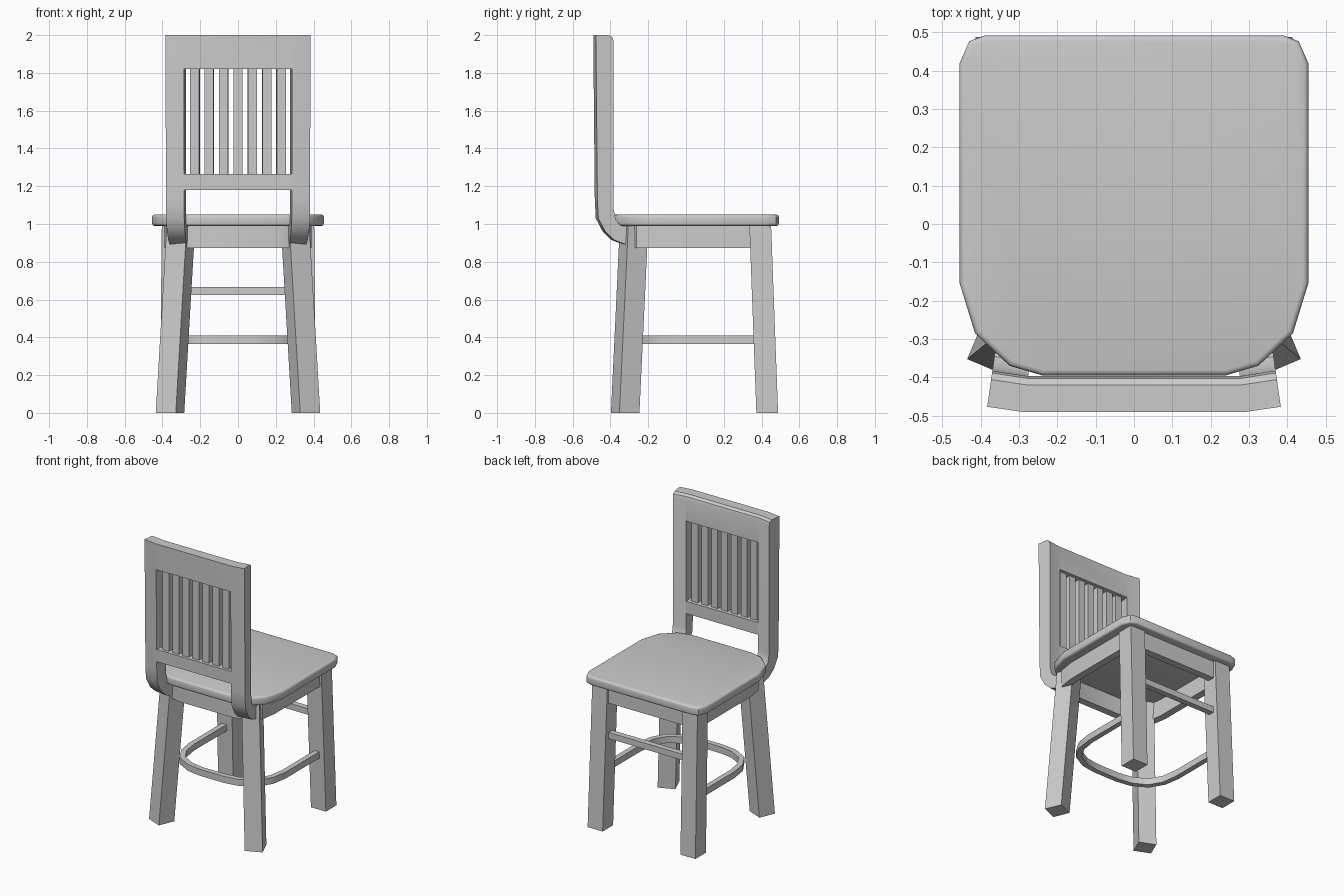
import bpy, bmesh, math
from mathutils import Vector, Matrix

default_cube = bpy.data.objects.get("Cube")
if default_cube:
    bpy.data.objects.remove(default_cube, do_unlink=True)

grey = bpy.data.materials.new("plain_grey")
grey.use_nodes = True
grey.diffuse_color = (0.6, 0.6, 0.6, 1)
grey.node_tree.nodes["Principled BSDF"].inputs["Base Color"].default_value = (0.6, 0.6, 0.6, 1)


def make(name, bm):
    """Turn a bmesh into a named grey object."""
    bmesh.ops.recalc_face_normals(bm, faces=bm.faces)
    mesh = bpy.data.meshes.new(name)
    bm.to_mesh(mesh)
    bm.free()
    mesh.materials.append(grey)
    obj = bpy.data.objects.new(name, mesh)
    bpy.context.collection.objects.link(obj)
    return obj


def activate(obj):
    bpy.ops.object.select_all(action='DESELECT')
    obj.select_set(True)
    bpy.context.view_layer.objects.active = obj


def smooth(obj, degrees=35):
    activate(obj)
    bpy.ops.object.shade_smooth_by_angle(angle=math.radians(degrees))


def apply_modifier(obj, mod):
    activate(obj)
    bpy.ops.object.modifier_apply(modifier=mod.name)


def loft(sections):
    """Closed solid through rings of equal point count."""
    bm = bmesh.new()
    rings = [[bm.verts.new(p) for p in s] for s in sections]
    n = len(rings[0])
    for a, b in zip(rings, rings[1:]):
        for i in range(n):
            j = (i + 1) % n
            bm.faces.new((a[i], a[j], b[j], b[i]))
    bm.faces.new(rings[0])
    bm.faces.new(rings[-1])
    return bm


def box(lo, hi):
    bm = bmesh.new()
    size = Vector(hi) - Vector(lo)
    mid = (Vector(hi) + Vector(lo)) / 2
    bmesh.ops.create_cube(bm, size=1, matrix=Matrix.Translation(mid) @ Matrix.Diagonal((*size, 1)))
    return bm


def mirrored(half):
    """Complete a right half outline with its mirror image."""
    return half + [(-x, y) for x, y in reversed(half) if x > 0]


def band(name, path, z0, z1, thickness, closed):
    """Upright strip along a path, thickened about its centre."""
    bm = bmesh.new()
    cols = [[bm.verts.new((x, y, z)) for z in (z0, z1)] for x, y in path]
    pairs = list(zip(cols, cols[1:]))
    if closed:
        pairs.append((cols[-1], cols[0]))
    for a, b in pairs:
        bm.faces.new((a[0], b[0], b[1], a[1]))
    obj = make(name, bm)
    mod = obj.modifiers.new("thickness", 'SOLIDIFY')
    mod.thickness = thickness
    mod.offset = 0
    mod.use_even_offset = True
    apply_modifier(obj, mod)
    smooth(obj)


def fan(obj):
    """Narrow the backrest towards the seat so its sides are radial."""
    for v in obj.data.vertices:
        v.co.x *= 1 - 0.37 * (v.co.y + 0.49)


# Seat with a rounded rim
seat_half = [(0.39, 0.492), (0.43, 0.477), (0.455, 0.42), (0.455, -0.155),
             (0.415, -0.285), (0.325, -0.37), (0.24, -0.395)]
outline = mirrored(seat_half)
bm = loft([[(x, y, z) for x, y in outline] for z in (0.99, 1.05)])
rim = [e for e in bm.edges if abs(e.verts[0].co.z - e.verts[1].co.z) < 0.001]
bmesh.ops.bevel(bm, geom=rim, offset=0.014, segments=3, profile=0.5, affect='EDGES')
smooth(make("seat", bm))

# Apron below the seat
apron_half = [(0.365, 0.41), (0.365, -0.15), (0.35, -0.25), (0.29, -0.305), (0.21, -0.325)]
band("apron", mirrored(apron_half), 0.873, 0.992, 0.05, True)

# Legs: the pair under the backrest is turned and splayed
def leg(name, foot, top, turn):
    h = 0.0575
    rot = Matrix.Rotation(turn, 2)
    corners = [rot @ Vector(c) for c in ((-h, -h), (h, -h), (h, h), (-h, h))]
    make(name, loft([[(c.x + x, c.y + y, z) for c in corners]
                     for (x, y), z in ((foot, 0), (top, 0.992))]))


for side, s in (("left", 1), ("right", -1)):
    leg("front_leg_" + side, (s * 0.36, -0.322), (s * 0.302, -0.275), s * math.radians(23))
    leg("rear_leg_" + side, (s * 0.356, 0.43), (s * 0.346, 0.393), 0)

# Stretchers
make("rear_stretcher", box((-0.33, 0.39, 0.625), (0.33, 0.43, 0.667)))
hoop_half = [(0.355, 0.41), (0.355, 0), (0.338, -0.11), (0.285, -0.2), (0.19, -0.252), (0.09, -0.268)]
band("hoop_stretcher", mirrored(hoop_half), 0.365, 0.41, 0.036, False)

# Backrest: one bent panel whose posts curl under the seat
side_profile = [(-0.491, 2), (-0.483, 1.13), (-0.478, 1.03), (-0.441, 0.96), (-0.394, 0.915),
                (-0.32, 0.887), (-0.31, 0.985), (-0.36, 0.992), (-0.385, 1.02), (-0.397, 1.08),
                (-0.397, 1.965), (-0.403, 1.988), (-0.42, 2)]
columns = ((-0.385, 0.014), (-0.287, 0), (0.287, 0), (0.385, 0.014))
back = make("backrest", loft([[(x, y + bend, z) for y, z in side_profile] for x, bend in columns]))
for z0, z1 in ((1.265, 1.82), (0.5, 1.18)):
    cutter = make("cutter", box((-0.286, -0.7, z0), (0.286, -0.1, z1)))
    cutter.hide_render = True
    cut = back.modifiers.new("opening", 'BOOLEAN')
    cut.operation = 'DIFFERENCE'
    cut.solver = 'EXACT'
    cut.object = cutter
    apply_modifier(back, cut)
    bpy.data.objects.remove(cutter, do_unlink=True)
fan(back)
smooth(back)

# Slats in the backrest window
for i in range(7):
    x = (i - 3) * 0.0775
    fan(make(f"slat_{i + 1}", box((x - 0.025, -0.465, 1.255), (x + 0.025, -0.42, 1.83))))
